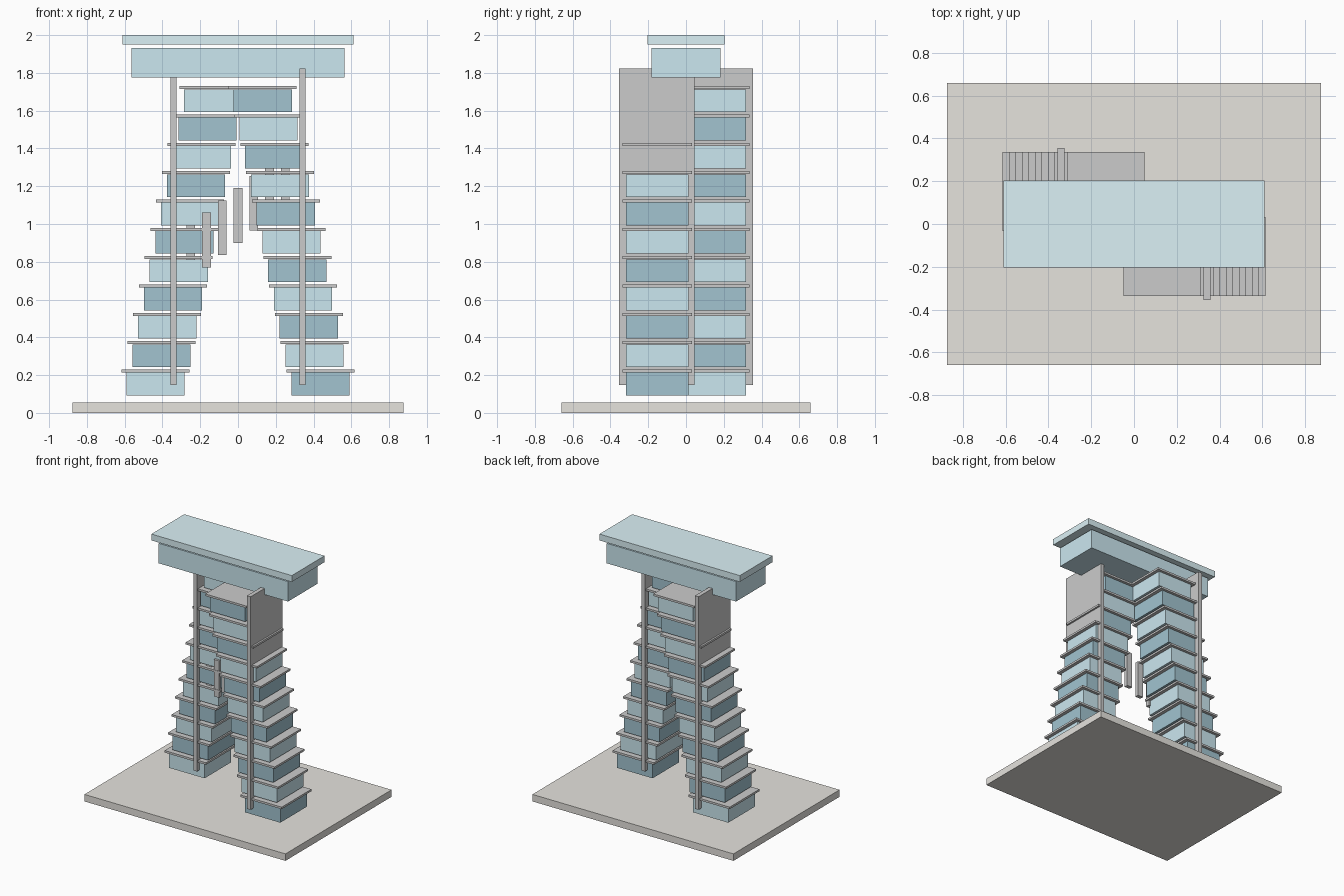
import bpy

if "Cube" in bpy.data.objects:
    bpy.data.objects.remove(bpy.data.objects["Cube"])


def material(name, rgb):
    m = bpy.data.materials.new(name)
    m.diffuse_color = (*rgb, 1)
    m.use_nodes = True
    m.node_tree.nodes["Principled BSDF"].inputs["Base Color"].default_value = m.diffuse_color
    return m


LIGHT = material("light_blue", (0.60, 0.80, 0.87))
DARK = material("dark_blue", (0.36, 0.55, 0.63))
PALE = material("pale_blue", (0.71, 0.88, 0.92))
STONE = material("stone", (0.79, 0.77, 0.73))


def box(name, center, size, mat=None):
    bpy.ops.mesh.primitive_cube_add(size=1, location=center)
    ob = bpy.context.object
    ob.name = name
    ob.scale = size
    bpy.ops.object.transform_apply(location=False, rotation=False, scale=True)
    if mat:
        ob.data.materials.append(mat)
    return ob


# Base plate
box("base_plate", (0, 0, 0.0275), (1.75, 1.32, 0.055), STONE)

# Two leaning towers: right one in front, left one behind (half-turn symmetry)
for side, label in ((1, "right"), (-1, "left")):
    y = -0.152 * side
    for k in range(11):
        x = side * (0.436 - 0.0305 * k)
        z = 0.15 * k
        dark = (k % 2 == 0) == (side == 1)
        box(f"{label}_tower_floor_{k + 1}", (x, y, z + 0.153),
            (0.308, 0.33, 0.12), DARK if dark else LIGHT)
        box(f"{label}_tower_slab_{k + 1}", (x, y, z + 0.222),
            (0.36, 0.37, 0.016))
    # Upright fin through each tower
    box(f"{label}_fin", (side * 0.342, -0.155 * side, 0.985),
        (0.032, 0.40, 1.676))

# Row of upright bars climbing between the towers
for i in range(-3, 4):
    box(f"link_bar_{i + 4}", (0.0833 * i, -0.065 - 0.025 * i, 1.045 + 0.065 * i),
        (0.047, 0.03, 0.29))

# Top block and roof slab
box("top_block", (0, 0, 1.853), (1.126, 0.364, 0.157), LIGHT)
box("roof_slab", (0, 0, 1.975), (1.222, 0.408, 0.05), PALE)
